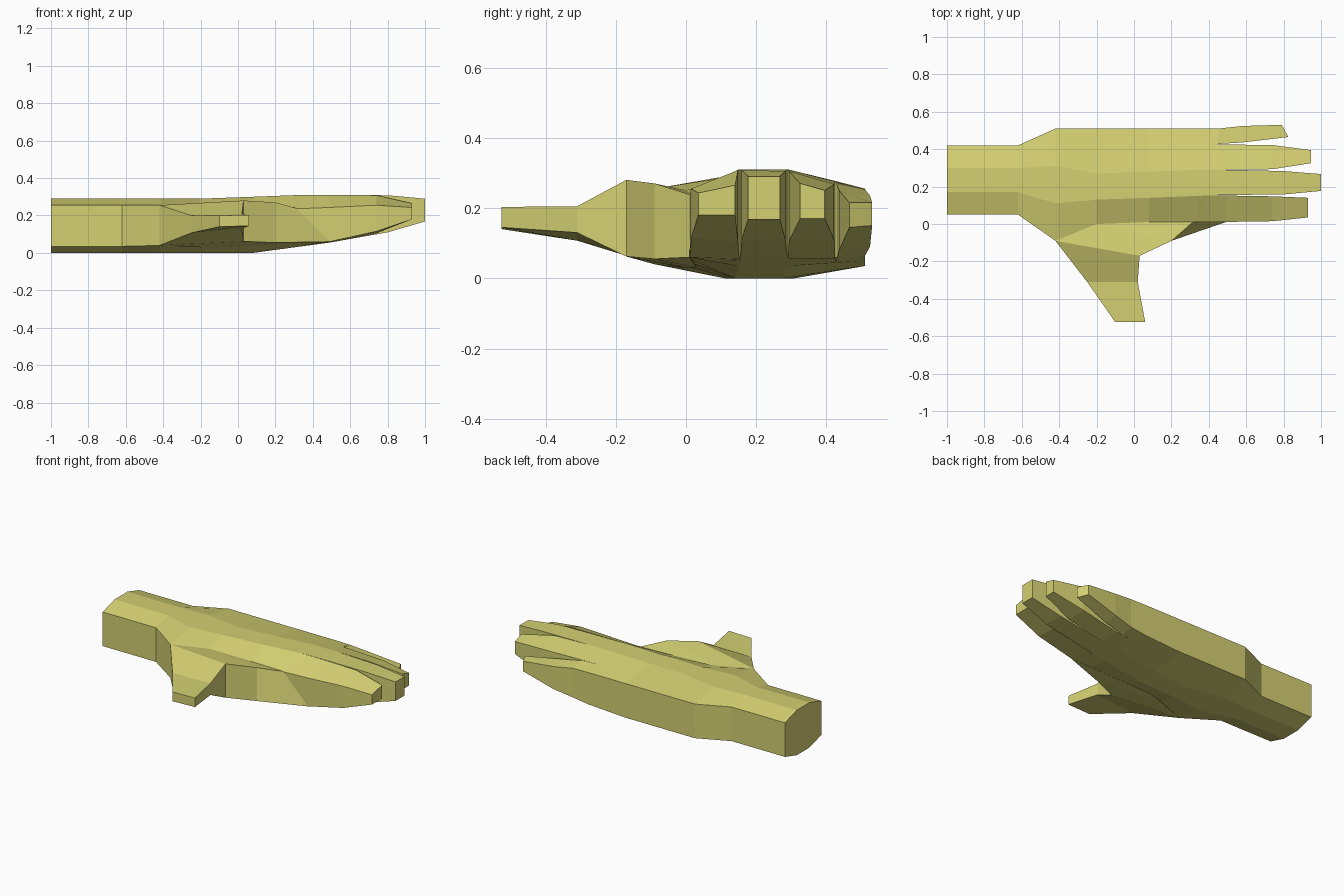
import bpy, bmesh

mat = bpy.data.materials.new("olive_yellow")
mat.diffuse_color = (0.66, 0.63, 0.17, 1)


def loft(name, rings):
    """Skin a list of equal-sized point rings and cap both ends."""
    bm = bmesh.new()
    vs = [[bm.verts.new(p) for p in r] for r in rings]
    n = len(rings[0])
    for a, b in zip(vs, vs[1:]):
        for i in range(n):
            j = (i + 1) % n
            bm.faces.new((a[i], a[j], b[j], b[i]))
    bm.faces.new(vs[0])
    bm.faces.new(vs[-1])
    bmesh.ops.recalc_face_normals(bm, faces=bm.faces)
    me = bpy.data.meshes.new(name)
    bm.to_mesh(me)
    bm.free()
    me.materials.append(mat)
    ob = bpy.data.objects.new(name, me)
    bpy.context.collection.objects.link(ob)
    return ob


# forearm and palm: octagonal sections
# x, outer y left/right, ridge y left/right, z: bottom, lower left, lower right, upper left, upper right, top
sections = [
    (-1.00, 0.05, 0.42, 0.17, 0.30, 0.00, 0.035, 0.035, 0.255, 0.255, 0.29),
    (-0.62, 0.05, 0.42, 0.17, 0.30, 0.00, 0.035, 0.035, 0.255, 0.255, 0.29),
    (-0.42, -0.09, 0.51, 0.11, 0.31, 0.00, 0.04, 0.035, 0.255, 0.255, 0.29),
    (-0.20, 0.00, 0.51, 0.13, 0.27, 0.00, 0.035, 0.035, 0.25, 0.255, 0.29),
    (0.08, 0.01, 0.51, 0.14, 0.28, 0.00, 0.045, 0.035, 0.243, 0.255, 0.30),
    (0.34, 0.01, 0.51, 0.15, 0.29, 0.035, 0.055, 0.05, 0.237, 0.255, 0.31),
    (0.45, 0.011, 0.51, 0.15, 0.285, 0.05, 0.058, 0.065, 0.24, 0.253, 0.308),
]
loft("forearm_and_palm", [
    [(x, yl, ll), (x, yl, ul), (x, rl, t), (x, rr, t),
     (x, yr, ur), (x, yr, lr), (x, rr, b), (x, rl, b)]
    for x, yl, yr, rl, rr, b, ll, lr, ul, ur, t in sections])

# thumb and web: four-point rings (rear x, y, bottom, top; front x, y, bottom, top)
thumb = [
    ((-0.10, -0.525, 0.14, 0.20), (0.06, -0.525, 0.145, 0.203)),
    ((-0.25, -0.31, 0.107, 0.20), (0.02, -0.31, 0.13, 0.205)),
    ((-0.42, -0.09, 0.04, 0.255), (0.03, -0.17, 0.062, 0.28)),
    ((-0.20, 0.00, 0.03, 0.25), (0.20, -0.09, 0.055, 0.27)),
]
rings = [[(a[0], a[1], a[2]), (a[0], a[1], a[3]),
          (b[0], b[1], b[3]), (b[0], b[1], b[2])] for a, b in thumb]
rings.append([(-0.10, 0.03, 0.03), (-0.10, 0.03, 0.25),
              (0.32, 0.015, 0.237), (0.49, 0.01, 0.06)])
loft("thumb", rings)

# fingers: rings of x, left y, right y, bottom left, bottom right, top left, top right
fingers = {
    "index_finger": [
        (0.34, 0.01, 0.152, 0.055, 0.04, 0.237, 0.31),
        (0.49, 0.011, 0.152, 0.06, 0.055, 0.243, 0.31),
        (0.74, 0.015, 0.148, 0.115, 0.105, 0.255, 0.308),
        (0.93, 0.035, 0.14, 0.18, 0.18, 0.243, 0.265)],
    "middle_finger": [
        (0.34, 0.152, 0.29, 0.035, 0.035, 0.31, 0.31),
        (0.49, 0.155, 0.29, 0.055, 0.055, 0.31, 0.31),
        (0.80, 0.158, 0.283, 0.11, 0.11, 0.308, 0.305),
        (1.00, 0.177, 0.267, 0.168, 0.168, 0.29, 0.29)],
    "ring_finger": [
        (0.34, 0.29, 0.425, 0.035, 0.045, 0.31, 0.277),
        (0.49, 0.29, 0.425, 0.055, 0.055, 0.31, 0.275),
        (0.74, 0.293, 0.422, 0.105, 0.11, 0.305, 0.268),
        (0.945, 0.325, 0.395, 0.17, 0.17, 0.27, 0.25)],
    "little_finger": [
        (0.34, 0.425, 0.51, 0.045, 0.05, 0.277, 0.255),
        (0.45, 0.428, 0.51, 0.05, 0.065, 0.27, 0.253),
        (0.58, 0.436, 0.524, 0.08, 0.09, 0.25, 0.235)],
}
for name, secs in fingers.items():
    rings = [[(x, a, bl), (x, a, tl), (x, b, tr), (x, b, br)]
             for x, a, b, bl, br, tl, tr in secs]
    if name == "little_finger":  # slanted tip
        rings.append([(0.825, 0.465, 0.145), (0.825, 0.465, 0.215),
                      (0.79, 0.53, 0.215), (0.79, 0.53, 0.15)])
    loft(name, rings)
